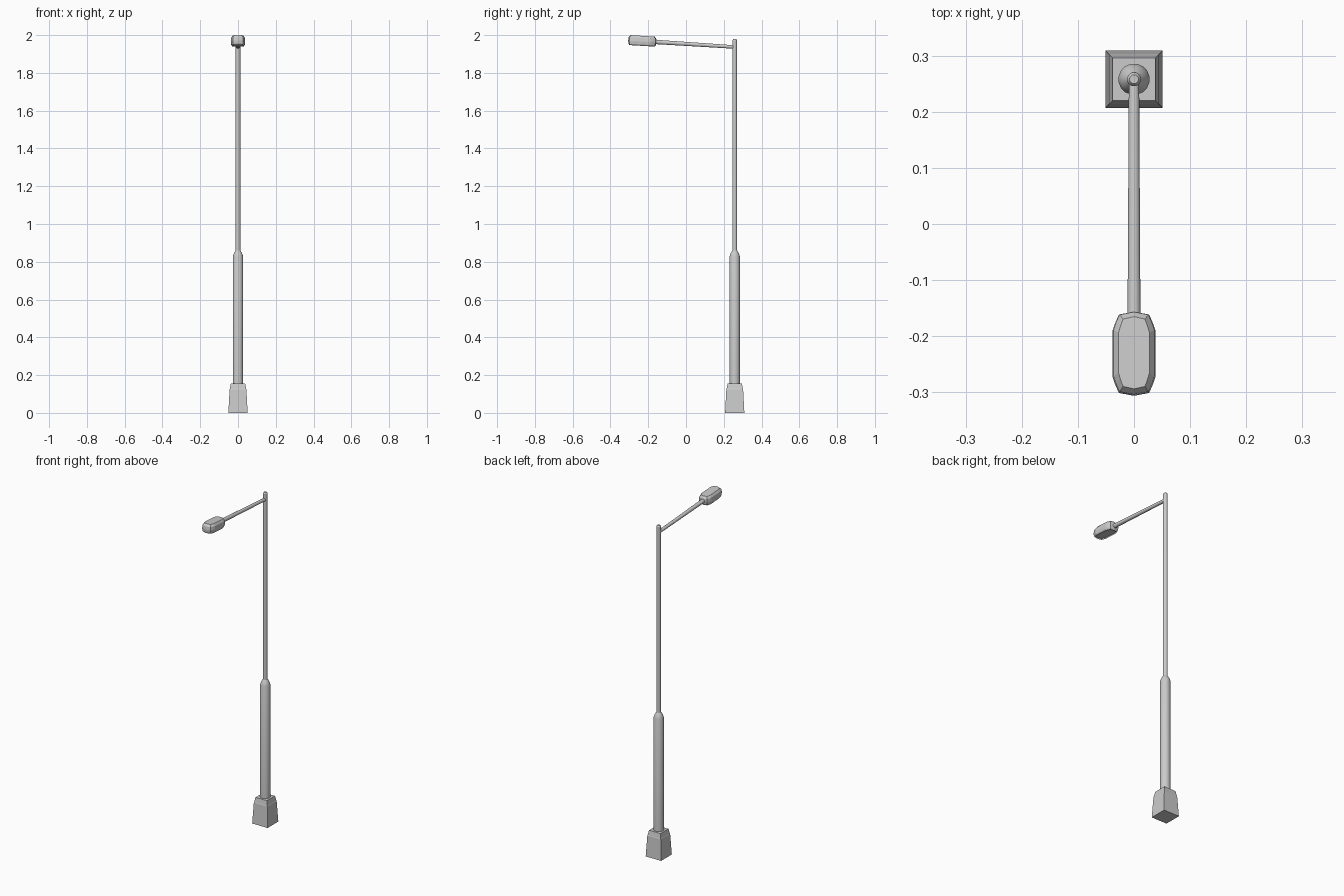
import bpy, bmesh, math
from mathutils import Vector, Matrix

if "Cube" in bpy.data.objects:
    bpy.data.objects.remove(bpy.data.objects["Cube"])

POLE_Y = 0.258


def loft(name, rings, smooth=False):
    """Skin a stack of equal-length rings and cap both ends."""
    bm = bmesh.new()
    loops = [[bm.verts.new(p) for p in ring] for ring in rings]
    n = len(rings[0])
    for a, b in zip(loops, loops[1:]):
        for i in range(n):
            j = (i + 1) % n
            bm.faces.new((a[i], a[j], b[j], b[i]))
    bm.faces.new(loops[0][::-1])
    bm.faces.new(loops[-1])
    bmesh.ops.recalc_face_normals(bm, faces=bm.faces)
    mesh = bpy.data.meshes.new(name)
    bm.to_mesh(mesh)
    bm.free()
    ob = bpy.data.objects.new(name, mesh)
    bpy.context.collection.objects.link(ob)
    if smooth:
        bpy.ops.object.select_all(action='DESELECT')
        ob.select_set(True)
        bpy.context.view_layer.objects.active = ob
        bpy.ops.object.shade_smooth_by_angle(angle=math.radians(30))
    return ob


def ngon(r, z, n):
    off = math.pi / n
    return [Vector((r * math.cos(off + i * math.tau / n),
                    r * math.sin(off + i * math.tau / n), z)) for i in range(n)]


def square(h, z):
    return ngon(h * math.sqrt(2), z, 4)


# Square tapered foot with a bevelled collar
base = loft("base", [square(h, z) for h, z in
                     [(0.051, 0), (0.0445, 0.124), (0.043, 0.128), (0.038, 0.155)]])
base.location.y = POLE_Y

# Stepped round pole
pole = loft("pole", [ngon(r, z, 16) for r, z in
                     [(0.028, 0.15), (0.028, 0.828), (0.022, 0.845), (0.013, 0.86),
                      (0.0125, 1.972), (0.008, 1.979)]], smooth=True)
pole.location.y = POLE_Y

# Slightly rising arm
start, end = Vector((0, POLE_Y, 1.937)), Vector((0, -0.18, 1.965))
axis = end - start
rot = axis.to_track_quat('Z', 'Y').to_matrix().to_4x4()
arm = loft("arm", [ngon(r, t * axis.length, 12) for r, t in
                   [(0.0095, 0), (0.012, 1)]], smooth=True)
arm.matrix_world = Matrix.Translation(start) @ rot

# Lamp head: faceted elongated outline stacked in rings
quarter = [(0.0, 0.075), (0.027, 0.070), (0.034, 0.054), (0.038, 0.042)]
right = quarter + [(x, -y) for x, y in quarter[::-1]]
outline = right + [(-x, y) for x, y in right[::-1] if x > 0]
levels = [(0.74, 0.86, -0.021), (0.80, 0.90, -0.027), (0.94, 0.97, -0.020),
          (1.0, 1.0, -0.004), (0.95, 0.98, 0.014), (0.72, 0.86, 0.026)]
lamp = loft("lamp_head", [[Vector((x * sx, y * sy, z)) for x, y in outline]
                          for sx, sy, z in levels])
lamp.location = (0, -0.231, 1.970)
lamp.rotation_euler.x = -math.radians(3.5)
